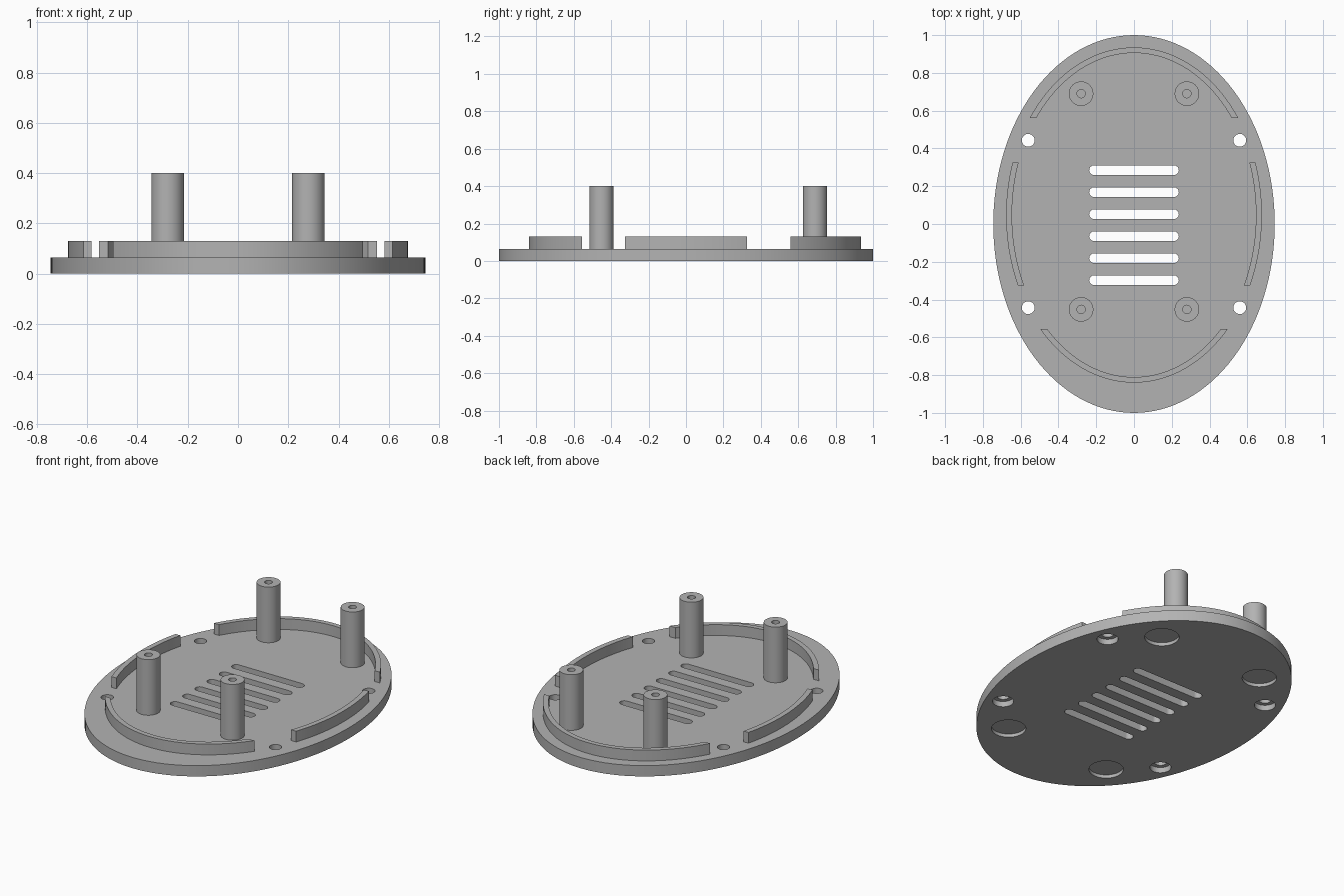
import bpy, bmesh, math

if "Cube" in bpy.data.objects:
    bpy.data.objects.remove(bpy.data.objects["Cube"])

T = 0.065          # plate thickness
LIP_TOP = 0.13     # top of the rim lips
POST_TOP = 0.40    # top of the posts

grey = bpy.data.materials.new("plain grey")
grey.diffuse_color = (0.45, 0.45, 0.45, 1)
grey.use_nodes = True
grey.node_tree.nodes["Principled BSDF"].inputs["Base Color"].default_value = grey.diffuse_color


def ring(cx, cy, rx, ry, n, a0=0.0, a1=2 * math.pi, closed=True):
    """Points on an ellipse or on part of one."""
    steps = n if closed else n - 1
    return [(cx + rx * math.cos(a0 + (a1 - a0) * i / steps),
             cy + ry * math.sin(a0 + (a1 - a0) * i / steps)) for i in range(n)]


def prism(bm, outline, z0, z1):
    """Extrude a counter-clockwise outline between two heights."""
    lo = [bm.verts.new((x, y, z0)) for x, y in outline]
    hi = [bm.verts.new((x, y, z1)) for x, y in outline]
    n = len(outline)
    bm.faces.new(lo[::-1])
    bm.faces.new(hi)
    for i in range(n):
        j = (i + 1) % n
        bm.faces.new((lo[i], lo[j], hi[j], hi[i]))


def lathe(bm, cx, cy, profile, n=32):
    """Revolve an (r, z) profile about a vertical axis and cap both ends."""
    rings = [[bm.verts.new((x, y, z)) for x, y in ring(cx, cy, r, r, n)]
             for r, z in profile]
    bm.faces.new(rings[0][::-1])
    bm.faces.new(rings[-1])
    for a, b in zip(rings, rings[1:]):
        for i in range(n):
            j = (i + 1) % n
            bm.faces.new((a[i], a[j], b[j], b[i]))


def finish(bm, name):
    bmesh.ops.recalc_face_normals(bm, faces=bm.faces)
    me = bpy.data.meshes.new(name)
    bm.to_mesh(me)
    bm.free()
    me.materials.append(grey)
    ob = bpy.data.objects.new(name, me)
    bpy.context.collection.objects.link(ob)
    return ob


def smooth(ob):
    bpy.ops.object.select_all(action='DESELECT')
    ob.select_set(True)
    bpy.context.view_layer.objects.active = ob
    bpy.ops.object.shade_smooth_by_angle(angle=math.radians(30))


# Oval base plate
bm = bmesh.new()
prism(bm, ring(0, 0, 0.745, 1.0, 128), 0, T)
plate = finish(bm, "base_plate")

# Openings: vent slots, counterbored screw holes, shallow foot recesses
cut = bmesh.new()
for i in range(6):
    y, r, half = 0.285 - 0.1165 * i, 0.026, 0.211
    slot = (ring(half, y, r, r, 13, -math.pi / 2, math.pi / 2, False)
            + ring(-half, y, r, r, 13, math.pi / 2, 1.5 * math.pi, False))
    prism(cut, slot, -0.05, T + 0.05)
for sx in (-1, 1):
    for sy in (-1, 1):
        lathe(cut, sx * 0.56, sy * 0.443,
              [(0.058, -0.05), (0.058, 0.033), (0.034, 0.033), (0.034, T + 0.05)])
        lathe(cut, sx * 0.347, sy * 0.65, [(0.094, -0.05), (0.094, 0.02)], 48)
cutter = finish(cut, "opening_cutter")
cutter.hide_render = True
mod = plate.modifiers.new("openings", 'BOOLEAN')
mod.operation = 'DIFFERENCE'
mod.solver = 'EXACT'
mod.object = cutter
bpy.context.view_layer.objects.active = plate
bpy.ops.object.modifier_apply(modifier=mod.name)
bpy.data.objects.remove(cutter)
smooth(plate)

# Rim lips: strips of an offset oval ring with ends cut straight across
CY, OUT, INN = 0.0475, (0.677, 0.8875), (0.646, 0.858)


def lip(name, y0, y1, kind, n):
    def arc(rx, ry):
        a0, a1 = (math.asin((y - CY) / ry) for y in (y0, y1))
        if kind == "back":
            a1 = math.pi - a0
        elif kind == "front":
            a0, a1 = -math.pi - a1, a1
        elif kind == "left":
            a0, a1 = math.pi - a1, math.pi - a0
        return ring(0, CY, rx, ry, n, a0, a1, False)
    b = bmesh.new()
    prism(b, arc(*OUT) + arc(*INN)[::-1], T, LIP_TOP)
    smooth(finish(b, name))


lip("back_lip", 0.56, 0.56, "back", 41)
lip("front_lip", -0.555, -0.555, "front", 41)
lip("right_lip", -0.325, 0.325, "right", 21)
lip("left_lip", -0.325, 0.325, "left", 21)

# Four posts with blind screw holes
for xn, x in (("left", -0.28), ("right", 0.28)):
    for yn, y in (("front", -0.452), ("back", 0.69)):
        b = bmesh.new()
        lathe(b, x, y, [(0.065, T), (0.065, POST_TOP), (0.022, POST_TOP), (0.022, 0.12)])
        smooth(finish(b, yn + "_" + xn + "_post"))
